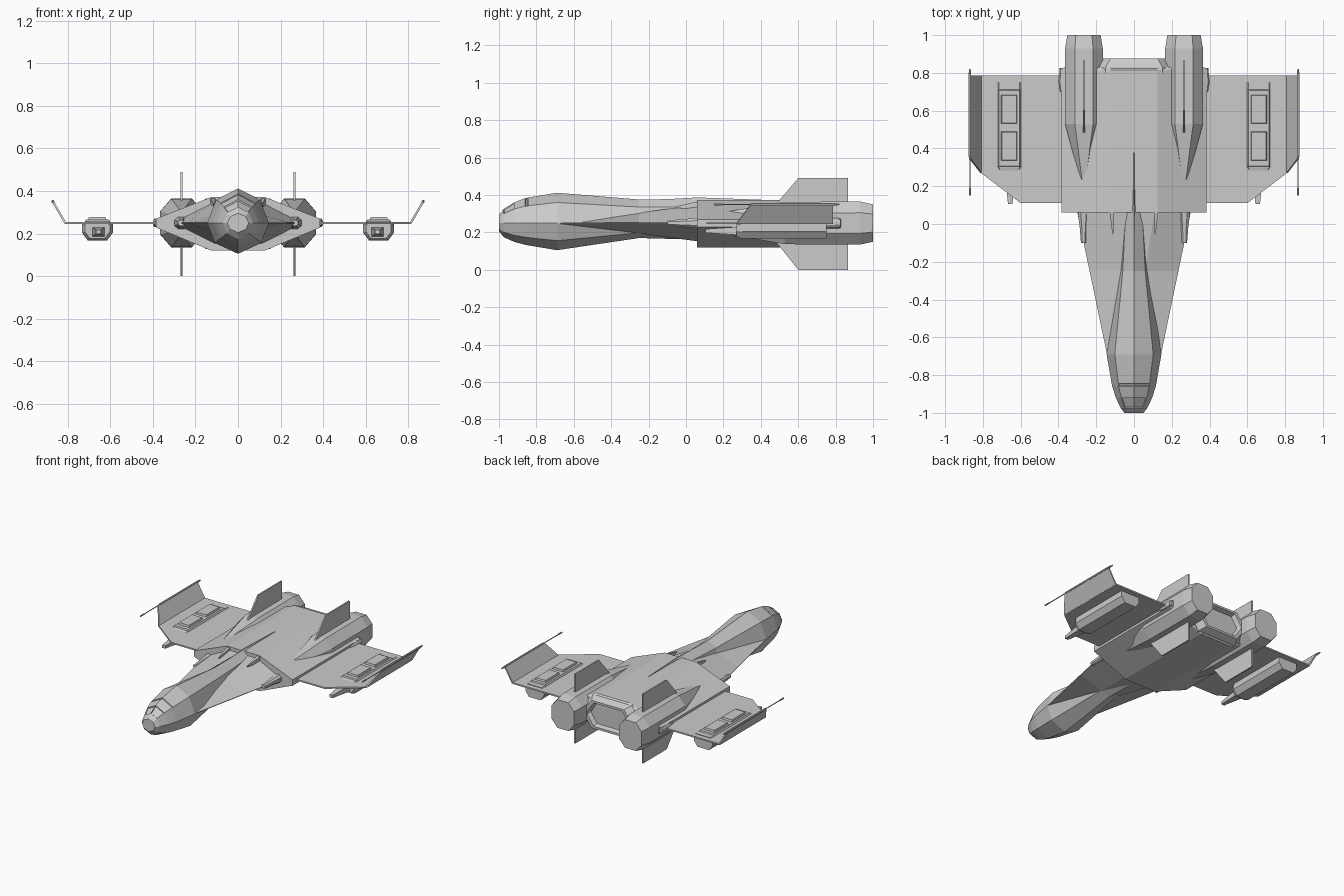
import bpy, bmesh, math

if "Cube" in bpy.data.objects:
    bpy.data.objects.remove(bpy.data.objects["Cube"])

ZC = 0.25  # height of the wing plane


def finish(name, bm, mirror=False):
    bmesh.ops.recalc_face_normals(bm, faces=bm.faces)
    me = bpy.data.meshes.new(name)
    bm.to_mesh(me)
    bm.free()
    ob = bpy.data.objects.new(name, me)
    bpy.context.collection.objects.link(ob)
    if mirror:
        m = ob.modifiers.new("Mirror", 'MIRROR')
        m.use_mirror_merge = False
    return ob


def loft_bm(rings):
    bm = bmesh.new()
    vs = [[bm.verts.new(p) for p in r] for r in rings]
    n = len(vs[0])
    for a, b in zip(vs, vs[1:]):
        for i in range(n):
            j = (i + 1) % n
            bm.faces.new((a[i], a[j], b[j], b[i]))
    bm.faces.new(vs[0])
    bm.faces.new(vs[-1])
    return bm


def loft(name, rings, mirror=False):
    return finish(name, loft_bm(rings), mirror)


def at_y(y, pts):
    return [(x, y, z) for x, z in pts]


def sym(half):
    """Mirror a half section (x >= 0, top to bottom) into a closed one."""
    return half + [(-x, z) for x, z in reversed(half) if x > 0]


def octo(cx, cz, y, hw, hh, k=0.48):
    q = [(k, 1), (1, k), (1, -k), (k, -1), (-k, -1), (-1, -k), (-1, k), (-k, 1)]
    return [(cx + hw * a, y, cz + hh * b) for a, b in q]


def rect(cx, cz, y, hw, hh):
    return [(cx + a * hw, y, cz + b * hh) for a, b in ((1, 1), (1, -1), (-1, -1), (-1, 1))]


def box(name, x0, x1, y0, y1, z0, z1, mirror=True, taper=0.0):
    t = taper
    low = [(x0, y0, z0), (x1, y0, z0), (x1, y1, z0), (x0, y1, z0)]
    top = [(x0 + t, y0 + t, z1), (x1 - t, y0 + t, z1), (x1 - t, y1 - t, z1), (x0 + t, y1 - t, z1)]
    return loft(name, [low, top], mirror)


# Nose and neck: eight-sided tube
def hull(y, w, top, bot):
    return at_y(y, sym([(0, top), (0.7 * w, ZC + 0.68 * (top - ZC)), (w, ZC),
                        (0.75 * w, ZC - 0.65 * (ZC - bot)), (0, bot)]))


bm = loft_bm([hull(*s) for s in (
    (-1, .05, .295, .205), (-.975, .07, .325, .175), (-.92, .096, .36, .15),
    (-.905, .101, .366, .146), (-.86, .115, .383, .134), (-.845, .118, .386, .131),
    (-.69, .145, .412, .105), (-.25, .085, .376, .17), (.1, .06, .38, .16))])
# Sunken cockpit windows on the upper facets
bm.normal_update()
panes = [f for f in bm.faces if len(f.verts) == 4
         and max(abs(v.co.x) for v in f.verts) < 0.085
         and f.calc_center_median().z > 0.31
         and (-.96 < f.calc_center_median().y < -.93 or -.856 < f.calc_center_median().y < -.85)]
bmesh.ops.recalc_face_normals(bm, faces=bm.faces)
bmesh.ops.inset_individual(bm, faces=panes, thickness=0.004, depth=-0.006)
finish("nose_and_neck", bm)

# Flared strakes widening back to the body
def strake(y, w, shoulder, h):
    return at_y(y, sym([(shoulder, ZC + h), (w, ZC + .002), (w, ZC - .002), (shoulder, ZC - h)]))


loft("strakes", [strake(-.69, .143, .08, .004), strake(-.25, .235, .06, .055),
                 strake(.08, .304, .11, .1)])

# Main body with a chamfered back end
def body(y, s=0.0):
    return at_y(y, sym([(.125, .372 - s), (.385 - s, .27), (.385 - s, .228), (.125, .12 + s)]))


loft("main_body", [body(.06), body(.815), body(.83, .015)])

# Rear exhaust housing with a recessed panel
def rear(y, w, top, bot):
    return at_y(y, sym([(.7 * w, top), (w, top - .07), (w, bot + .07), (.7 * w, bot)]))


loft("rear_housing", [rear(.80, .215, .365, .127), rear(.83, .215, .362, .13),
                      rear(.875, .18, .345, .15), rear(.875, .16, .33, .165),
                      rear(.845, .15, .32, .175)])

# Dorsal spine
def spine(y, w, top):
    return at_y(y, [(0, top), (w, .355), (-w, .355)])


loft("dorsal_spine", [spine(-.2, .003, .372), spine(.06, .012, .387), spine(.42, .007, .374)])

# Engines
loft("engine", [octo(.265, ZC, *s) for s in (
    (.2, .012, .058), (.53, .1, .113), (.93, .1, .115), (1.0, .088, .1))], True)

# Tail fins above and below each engine
fin = [(.48, .35), (.60, .49), (.865, .49), (.865, 0), (.60, 0), (.48, .15)]
loft("tail_fin", [[(x, y, z) for y, z in fin] for x in (.260, .270)], True)

# Wings
wing = [(.30, .11), (.60, .11), (.81, .27), (.81, .785), (.30, .785)]
loft("wing", [[(x, y, z) for x, y in wing] for z in (.244, .254)], True)

# Upswept winglets
def winglet(x, y0, z):
    return [(x - .004, y0, z + .003), (x + .004, y0, z - .003),
            (x + .004, .785, z - .003), (x - .004, .785, z + .003)]


loft("winglet", [winglet(.81, .27, .248), winglet(.868, .345, .348)], True)

# Wingtip cannons
loft("wingtip_cannon", [octo(.869, .35, y, r, r) for y, r in (
    (.15, .005), (.19, .005), (.195, .003), (.34, .003), (.36, .007),
    (.79, .007), (.82, .004))], True)

# Underwing pods
def pod(y, s, d=0.0):
    half = [(.055, .258), (.073, .245), (.073, .205), (.045, .167)]
    return at_y(y, [(.66 + x * s, .22 + (z - .22) * s) for x, z in
                    half + [(-x, z) for x, z in reversed(half)]])


loft("wing_pod", [pod(.27, .8), pod(.30, 1), pod(.75, 1)], True)
loft("pod_barrel", [rect(.655, .208, .105, .012, .01), rect(.655, .208, .28, .03, .022)], True)

# Raised panels above the pods
box("pod_top_plate", .597, .722, .30, .715, .25, .266, taper=.008)
for i, y in enumerate((.335, .53)):
    box("pod_hatch_%d" % (i + 1), .618, .704, y, y + .155, .262, .279, taper=.004)

# Forward guns on the strake edges
loft("strake_gun", [octo(.267, ZC, -.1, .014, .014), octo(.267, ZC, -.02, .02, .02),
                    octo(.267, ZC, .08, .033, .03)], True)

# Small shoulder blades beside the neck
loft("shoulder_blade", [rect(.112, .335, -.055, .002, .004), rect(.118, .345, .07, .012, .022)], True)

# Wing root fairings
loft("root_fairing", [octo(.385, ZC, .70, .006, .01), octo(.385, ZC, .75, .014, .02),
                      octo(.382, ZC, .825, .012, .018)], True)
